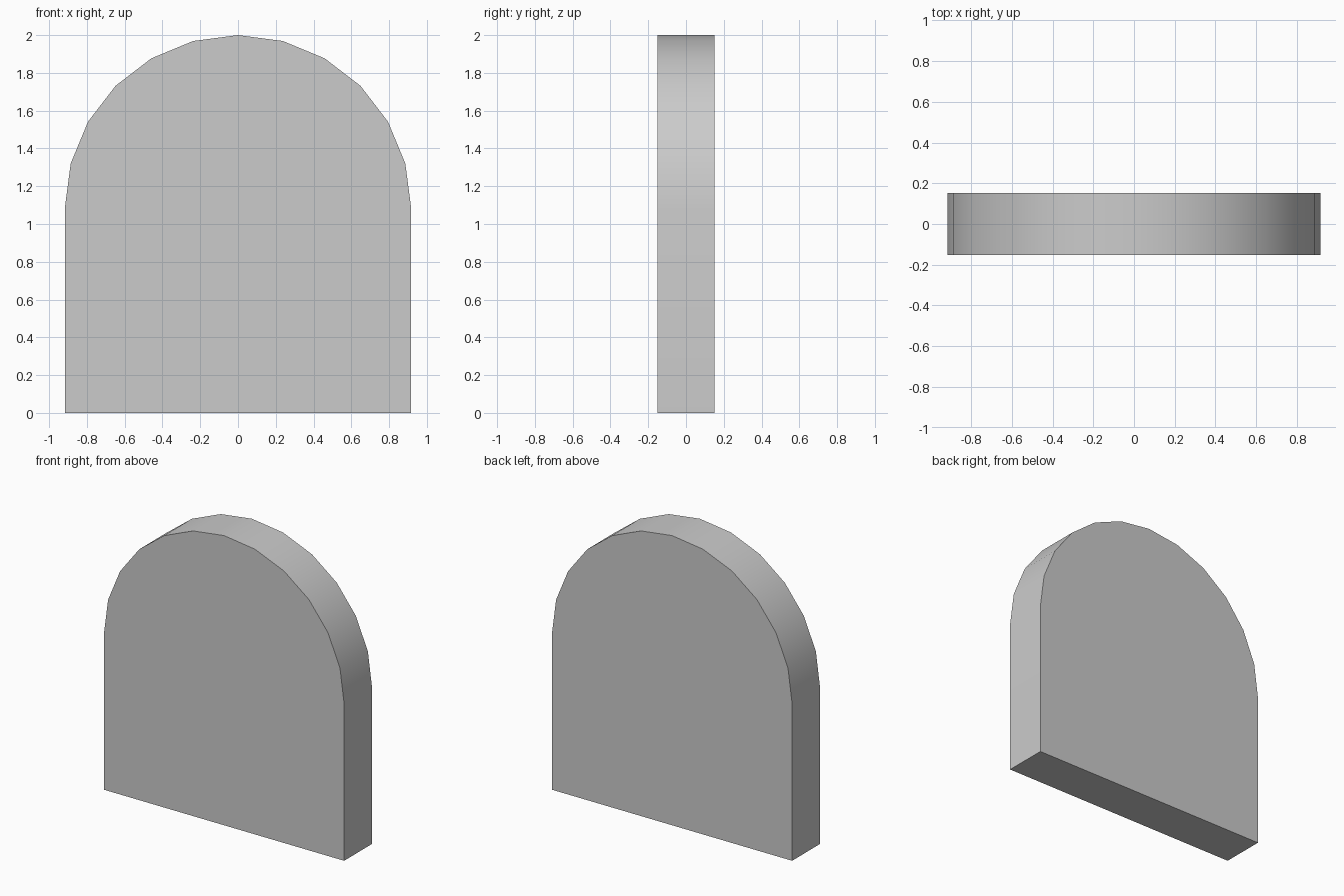
import bpy, bmesh, math

if "Cube" in bpy.data.objects:
    bpy.data.objects.remove(bpy.data.objects["Cube"])

RADIUS = 0.917
HALF_DEPTH = 0.152
SPRING = 2.0 - RADIUS   # height where the arch begins
SEGMENTS = 12

# Arched outline: flat foot, straight sides, half-round top
outline = [(-RADIUS, 0.0), (RADIUS, 0.0)]
for i in range(SEGMENTS + 1):
    a = math.pi * i / SEGMENTS
    outline.append((RADIUS * math.cos(a), SPRING + RADIUS * math.sin(a)))

# Slab: fill the outline and extrude it from front to back
bm = bmesh.new()
front = bm.faces.new([bm.verts.new((x, -HALF_DEPTH, z)) for x, z in outline])
extruded = bmesh.ops.extrude_face_region(bm, geom=[front], use_keep_orig=True)
back_verts = [g for g in extruded["geom"] if isinstance(g, bmesh.types.BMVert)]
bmesh.ops.translate(bm, verts=back_verts, vec=(0, 2 * HALF_DEPTH, 0))
bmesh.ops.recalc_face_normals(bm, faces=bm.faces)

mesh = bpy.data.meshes.new("arched_slab")
bm.to_mesh(mesh)
bm.free()
slab = bpy.data.objects.new("arched_slab", mesh)
bpy.context.collection.objects.link(slab)

# Smooth rim with crisp face edges
bpy.context.view_layer.objects.active = slab
slab.select_set(True)
bpy.ops.object.shade_smooth_by_angle(angle=math.radians(30))
